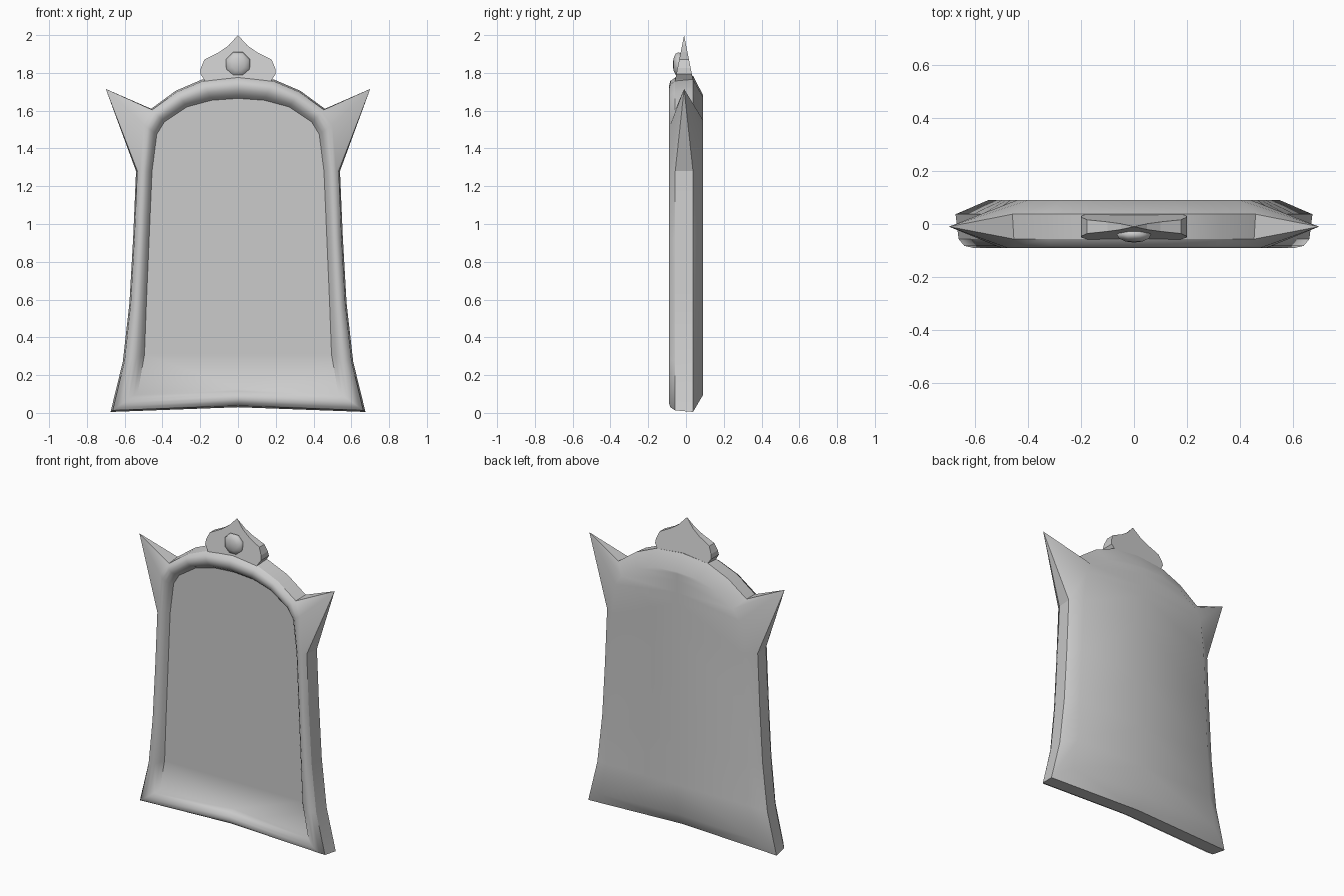
import bpy, bmesh, math
from mathutils import Vector

if "Cube" in bpy.data.objects:
    bpy.data.objects.remove(bpy.data.objects["Cube"], do_unlink=True)

grey = bpy.data.materials.new("light grey")
grey.use_nodes = True
colour = (0.6, 0.6, 0.6, 1)
grey.diffuse_color = colour
grey.node_tree.nodes["Principled BSDF"].inputs["Base Color"].default_value = colour


def finish(name, bm, mirror=True):
    bmesh.ops.remove_doubles(bm, verts=bm.verts[:], dist=0.0005)
    bmesh.ops.recalc_face_normals(bm, faces=bm.faces[:])
    mesh = bpy.data.meshes.new(name)
    bm.to_mesh(mesh)
    bm.free()
    mesh.materials.append(grey)
    obj = bpy.data.objects.new(name, mesh)
    bpy.context.collection.objects.link(obj)
    if mirror:
        mod = obj.modifiers.new("mirror", 'MIRROR')
        mod.use_clip = True
        mod.merge_threshold = 0.0005
    return obj


# Frame: half outline, from bottom centre round to top centre
outer = [(0, .03), (.675, .005), (.61, .27), (.575, .58), (.555, .93), (.54, 1.28),
         (.70, 1.715), (.46, 1.61), (.33, 1.705), (.19, 1.765), (0, 1.785)]
inner = [(0, .13), (.53, .11), (.495, .31), (.485, .58), (.47, .93), (.455, 1.28),
         (.43, 1.475), (.39, 1.54), (.27, 1.62), (.14, 1.655), (0, 1.665)]
HORN = 6
edge = list(outer)
edge[HORN] = (.52, 1.54)          # where the horn grows out of the frame


def ring(target, t, y):
    pts = []
    for a, b in zip(inner, target):
        p = Vector(a).lerp(Vector(b), t)
        pts.append(Vector((p.x, y, p.y)))
    return pts


def centre_line(pts):
    return [Vector((0, p.y, max(p.z, pts[0].z))) for p in pts]


panel = ring(edge, 0, -.045)
bead = [ring(edge, t, y) for t, y in
        ((.15, -.068), (.35, -.085), (.55, -.09), (.77, -.083))]
wall_front = ring(outer, .92, -.057)
wall_back = ring(outer, 1, .037)
for wall in (wall_front, wall_back):
    wall[HORN] = Vector((.70, -.01, 1.715))
back = ring(edge, .15, .09)
rings = [centre_line(panel), panel, *bead, wall_front, wall_back, back, centre_line(back)]

bm = bmesh.new()
rows = [[bm.verts.new(p) for p in r] for r in rings]
for r0, r1 in zip(rows, rows[1:]):
    for i in range(len(outer) - 1):
        f = bm.faces.new((r0[i], r0[i + 1], r1[i + 1], r1[i]))
        f.smooth = True
# Crisp rims: panel border, both wall rims and the wall corners
front_row, back_row = rows[6], rows[7]
for row in (rows[1], front_row, back_row):
    for a, b in zip(row, row[1:]):
        bm.edges.get((a, b)).smooth = False
for i in (1, 5, HORN, 7):
    bm.edges.get((front_row[i], back_row[i])).smooth = False
finish("frame", bm)

# Pointed crest, thinning towards its tip
crest = [(0, 1.70), (.15, 1.70), (.18, 1.765), (.2, 1.795), (.197, 1.825),
         (.178, 1.87), (.10, 1.91), (.05, 1.945), (0, 2.0)]
bm = bmesh.new()
sides = []
for s in (-1, 1):
    sides.append([bm.verts.new((x, -.01 + s * .2 * (2 - z), z)) for x, z in crest])
    bm.faces.new(sides[-1])
for i in range(len(crest) - 1):
    a, b = sides
    bm.faces.new((a[i], a[i + 1], b[i + 1], b[i]))
finish("crest", bm)

# Round gem on the crest
bm = bmesh.new()
bmesh.ops.create_uvsphere(bm, u_segments=8, v_segments=6, radius=.07)
for v in bm.verts:
    v.co.rotate(Vector((0, 0, 1)).rotation_difference(Vector((0, -1, 0))))
for v in bm.verts:
    c, s = math.cos(math.pi / 8), math.sin(math.pi / 8)
    x, y, z = v.co
    v.co = (c * x - s * z, y * .43 - .04, s * x + c * z + 1.845)
for f in bm.faces:
    f.smooth = True
finish("gem", bm, mirror=False)
